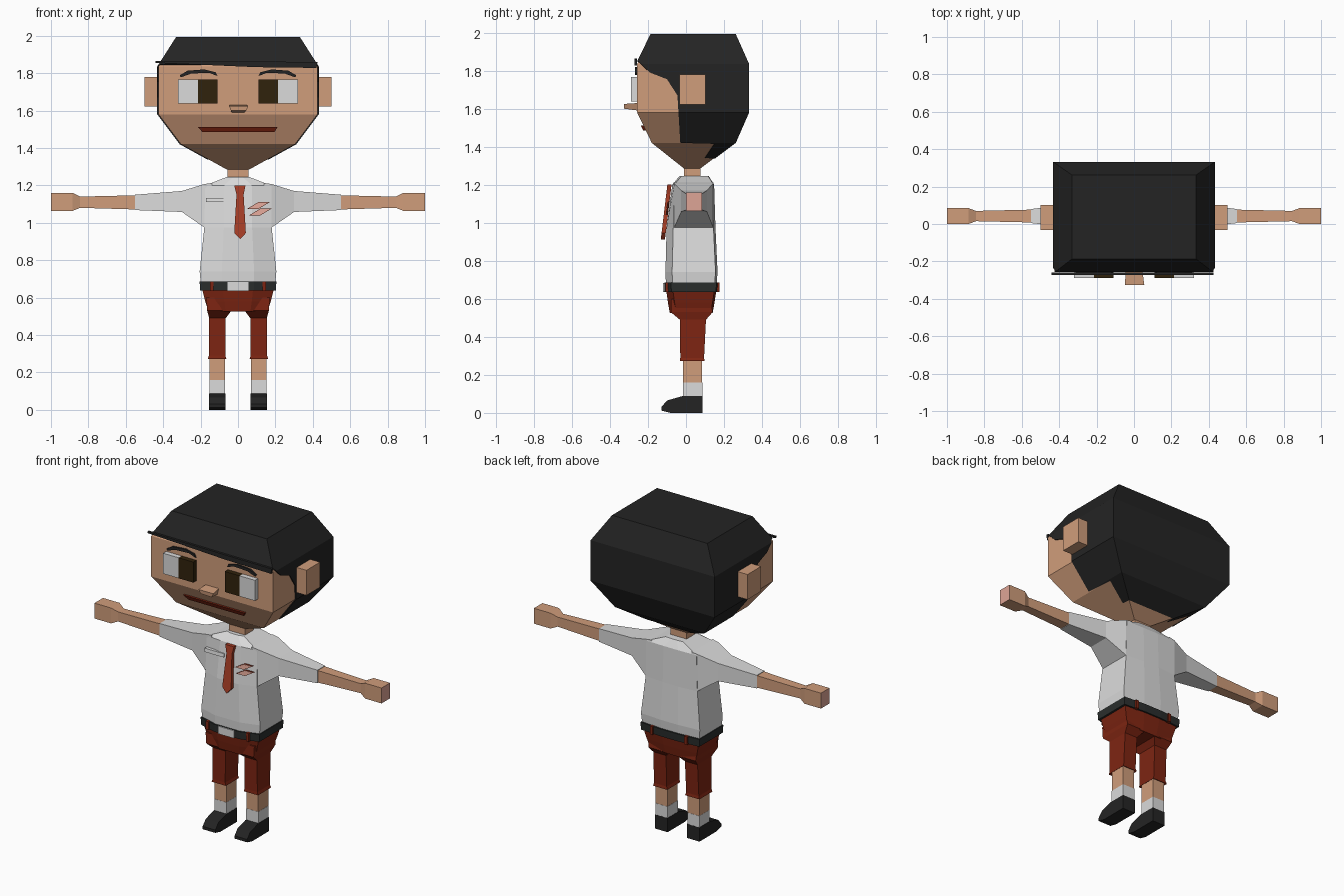
import bpy, bmesh
from mathutils import Vector

if "Cube" in bpy.data.objects:
    bpy.data.objects.remove(bpy.data.objects["Cube"])


def material(name, r, g, b):
    lin = [((c / 255 + 0.055) / 1.055) ** 2.4 for c in (r, g, b)] + [1]
    m = bpy.data.materials.new(name)
    m.use_nodes = True
    m.diffuse_color = lin
    m.node_tree.nodes["Principled BSDF"].inputs["Base Color"].default_value = lin
    return m


SKIN = material("skin", 208, 157, 123)
WHITE = material("white_cloth", 219, 219, 219)
HAIR = material("black_hair", 36, 36, 36)
SHORTS = material("dark_red", 126, 37, 18)
TIE = material("tie_red", 168, 62, 38)
IRIS = material("dark_brown", 48, 34, 12)
BELT = material("belt_grey", 42, 46, 45)
PINK = material("pale_pink", 222, 165, 150)


def finish(name, bm, *mats):
    bmesh.ops.recalc_face_normals(bm, faces=bm.faces)
    mesh = bpy.data.meshes.new(name)
    bm.to_mesh(mesh)
    bm.free()
    for m in mats:
        mesh.materials.append(m)
    ob = bpy.data.objects.new(name, mesh)
    bpy.context.collection.objects.link(ob)
    return ob


def loft_mesh(rings):
    """Closed skin through rings of equal length, capped at both ends."""
    bm = bmesh.new()
    rows = [[bm.verts.new(p) for p in ring] for ring in rings]
    n = len(rows[0])
    for a, b in zip(rows, rows[1:]):
        for i in range(n):
            bm.faces.new((a[i], a[(i + 1) % n], b[(i + 1) % n], b[i]))
    bm.faces.new(rows[0])
    bm.faces.new(rows[-1])
    return bm


def loft(name, rings, *mats):
    return finish(name, loft_mesh(rings), *mats)


def rect(z, x0, x1, y0, y1):
    return [(x0, y0, z), (x1, y0, z), (x1, y1, z), (x0, y1, z)]


def rect_x(x, y0, y1, z0, z1):
    return [(x, y0, z0), (x, y1, z0), (x, y1, z1), (x, y0, z1)]


def box(name, x, y, z, mat):
    return loft(name, [rect(z[0], *x, *y), rect(z[1], *x, *y)], mat)


def plate(name, outline, y, depth, mat):
    """Extrude an (x, z) outline backwards; y may be a function of z."""
    f = y if callable(y) else (lambda z: y)
    return loft(name, [[(x, f(z) + d, z) for x, z in outline] for d in (0, depth)], mat)


# Head: stacked rectangles (z, half width, front, back)
LAYERS = [(1.285, .06, -.01, .075), (1.42, .305, -.18, .255), (1.58, .425, -.257, .325),
          (1.835, .425, -.257, .325), (1.985, .325, -.18, .255)]


def head_rings(grow):
    return [rect(z + (grow if z > 1.9 else 0), -w - grow, w + grow, f - grow, b + grow)
            for z, w, f, b in LAYERS]


loft("head", head_rings(0), SKIN)

# Hair: slightly larger head shell with the face region cut away
hairline = [(-.4, 1.85), (-.25, 1.85), (-.19, 1.79), (-.10, 1.755), (-.045, 1.67),
            (-.03, 1.42), (.15, 1.415), (.10, 1.34), (.4, 1.33)]
region = hairline + [(.4, 1.1), (-.4, 1.1)]


def in_face(y, z):
    inside = False
    for (y0, z0), (y1, z1) in zip(region, region[1:] + region[:1]):
        if (z0 > z) != (z1 > z) and y < y0 + (z - z0) * (y1 - y0) / (z1 - z0):
            inside = not inside
    return inside


bm = loft_mesh(head_rings(.007))
for (y0, z0), (y1, z1) in zip(hairline, hairline[1:]):
    bmesh.ops.bisect_plane(bm, geom=bm.verts[:] + bm.edges[:] + bm.faces[:],
                           plane_co=(0, y0, z0), plane_no=(0, z1 - z0, y0 - y1))
gone = [f for f in bm.faces if in_face(*f.calc_center_median().yz)]
bmesh.ops.delete(bm, geom=gone, context='FACES')
hair = finish("hair", bm, HAIR)
rim = hair.modifiers.new("thickness", 'SOLIDIFY')
rim.thickness = .012
plate("hair_fringe", [(-.44, 1.855), (-.2, 1.845), (.1, 1.832), (.42, 1.828), (.425, 1.86), (-.44, 1.865)],
      -.272, .014, HAIR)

# Neck, nose and mouth
box("neck", (-.057, .057), (-.01, .075), (1.22, 1.31), SKIN)
loft("nose", [[(-.035, -.25, 1.59), (.035, -.25, 1.59), (.045, -.25, 1.63), (-.045, -.25, 1.63)],
              [(-.038, -.32, 1.60), (.045, -.325, 1.60), (.055, -.325, 1.625), (-.048, -.325, 1.625)]], SKIN)
plate("mouth", [(-.19, 1.485), (.195, 1.485), (.212, 1.512), (-.215, 1.512)],
      lambda z: -.232 - (z - 1.5) * .5, .03, SHORTS)

# Paired head parts and limbs
for side, s in (("left", 1), ("right", -1)):
    def sx(a, b):
        return sorted((s * a, s * b))

    box(side + "_ear", sx(.40, .50), (-.033, .102), (1.622, 1.78), SKIN)
    box(side + "_eye_white", sx(.213, .32), (-.288, -.25), (1.637, 1.766), WHITE)
    box(side + "_iris", sx(.11, .213), (-.288, -.25), (1.637, 1.766), IRIS)
    brow = [(.11, 1.785), (.155, 1.802), (.25, 1.798), (.305, 1.778),
            (.312, 1.788), (.27, 1.813), (.18, 1.82), (.12, 1.805)]
    plate(side + "_eyebrow", [(s * x, z) for x, z in brow], -.267, .02, HAIR)

    # Sleeve, forearm and hand
    loft(side + "_sleeve", [rect_x(s * .14, -.065, .145, .965, 1.213),
                            rect_x(s * .18, -.062, .143, .975, 1.207),
                            rect_x(s * .30, -.025, .11, 1.058, 1.17),
                            rect_x(s * .55, .005, .08, 1.068, 1.15)], WHITE)
    arm = loft(side + "_forearm_and_hand", [rect_x(s * .54, .008, .077, 1.071, 1.147),
                                            rect_x(s * .845, .015, .07, 1.08, 1.14),
                                            rect_x(s * .885, 0, .085, 1.063, 1.16),
                                            rect_x(s, 0, .085, 1.063, 1.16)], SKIN, PINK)
    for f in arm.data.polygons:
        f.material_index = int(abs(f.center.x) > .99)

    # Shorts leg with cuff, shin, sock, shoe
    loft(side + "_shorts_leg", [rect(.28, *sx(.072, .152), -.02, .09), rect(.272, *sx(.062, .162), -.032, .098),
                                rect(.29, *sx(.068, .156), -.03, .095), rect(.49, *sx(.066, .154), -.032, .105),
                                rect(.53, *sx(.035, .165), -.08, .14), rect(.6, *sx(.02, .17), -.08, .13)], SHORTS)
    box(side + "_shin", sx(.07, .152), (-.016, .085), (.16, .29), SKIN)
    box(side + "_sock", sx(.069, .153), (-.017, .086), (.085, .16), WHITE)
    shoe = [(-.13, .03), (-.10, .065), (-.02, .088), (.087, .088), (.087, 0), (-.08, 0), (-.13, .012)]
    loft(side + "_shoe", [[(s * x, y, z) for y, z in shoe] for x in (.067, .155)], HAIR)


# Shirt body: octagonal sections with softened front and back
def body_ring(z, w, front, back, soft=.035):
    return [(-w, front + soft, z), (-w * .42, front, z), (w * .42, front, z), (w, front + soft, z),
            (w, back - soft * .3, z), (w * .3, back, z), (-w * .3, back, z), (-w, back - soft * .3, z)]


loft("shirt", [body_ring(.665, .198, -.105, .16), body_ring(.74, .205, -.108, .166),
               body_ring(.975, .18, -.102, .155), body_ring(1.2, .175, -.072, .148, .01),
               body_ring(1.245, .06, -.035, .12, .01)], WHITE)
loft("belt", [body_ring(.637, .203, -.112, .168), body_ring(.685, .205, -.114, .171)], BELT)
loft("shorts_hips", [body_ring(.525, .158, -.085, .14), body_ring(.58, .175, -.095, .15),
                     body_ring(.66, .196, -.106, .162)], SHORTS)
box("belt_buckle", (-.057, .055), (-.12, -.1), (.636, .684), WHITE)
for s in (1, -1):
    box("front_belt_loop", sorted((s * .13, s * .15)), (-.108, -.08), (.635, .686), SHORTS)
    box("back_belt_loop", sorted((s * .11, s * .13)), (.15, .175), (.635, .686), SHORTS)

# Tie, pocket and chest badge lie along the sloping shirt front
tie = [(.012, .912), (.042, .945), (.03, 1.15), (.04, 1.2), (-.02, 1.2), (-.008, 1.15), (-.02, .945)]
plate("tie", tie, lambda z: -.098 - (1.2 - z) * .12, .022, TIE)


def shirt_front(z):
    return -.079 - (1.2 - z) * .133


plate("pocket", [(-.172, 1.11), (-.036, 1.11), (-.036, 1.132), (-.172, 1.132)], shirt_front, .03, WHITE)
for z, x in ((1.075, .05), (1.04, .06)):
    rhomb = [(x, z), (x + .06, z), (x + .12, z + .036), (x + .06, z + .036)]
    plate("chest_badge_edge", rhomb, lambda h: shirt_front(h) - .004, .008, TIE)
    mid = Vector((x + .06, z + .018))
    plate("chest_badge", [mid + (Vector(p) - mid) * .86 for p in rhomb],
          lambda h: shirt_front(h) - .007, .008, PINK)
